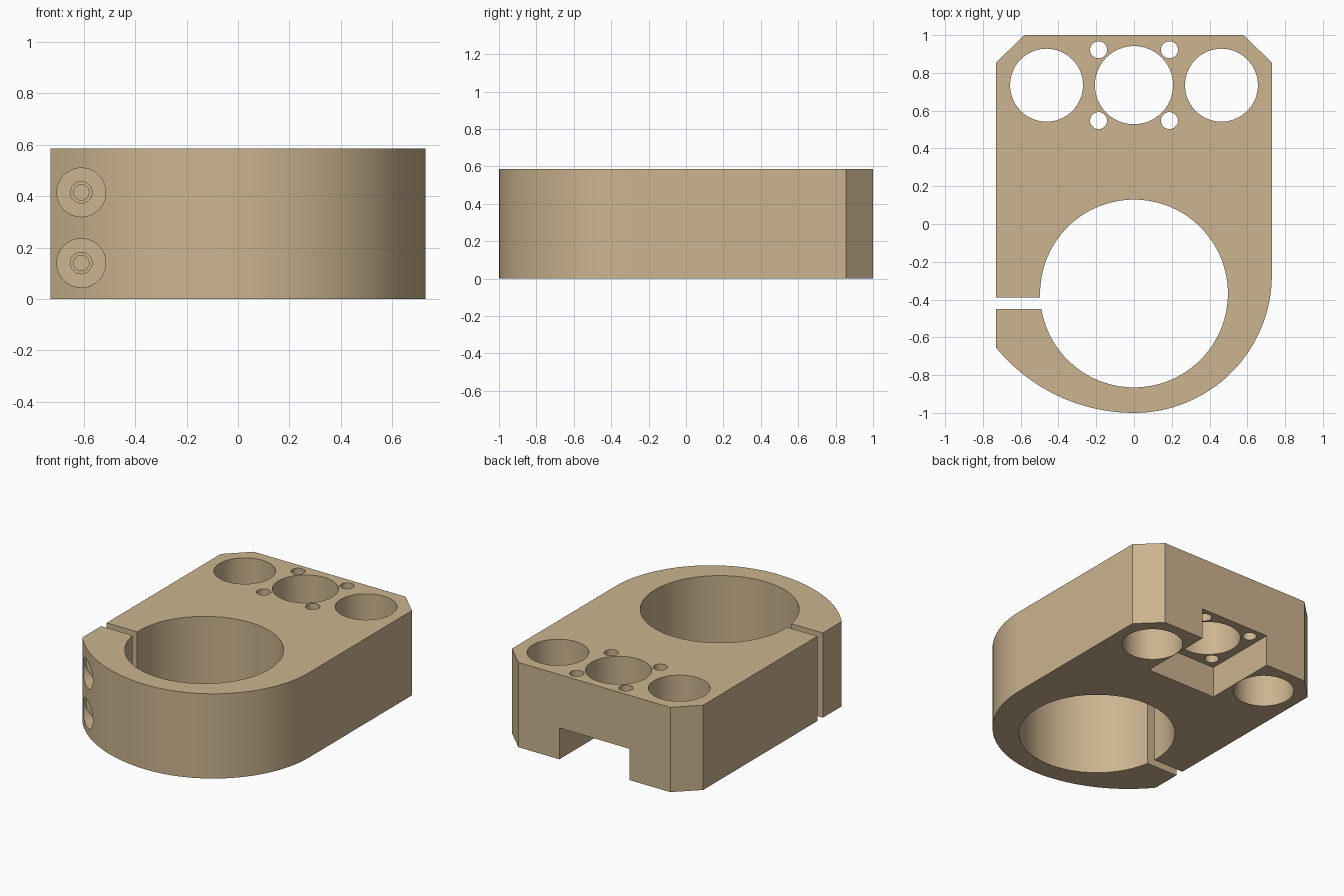
import bpy, bmesh, math
from mathutils import Matrix

if "Cube" in bpy.data.objects:
    bpy.data.objects.remove(bpy.data.objects["Cube"])

H = 0.585          # body height
W = 0.73           # half width
HOLE_Y = 0.735     # centre line of the rear holes

tan = bpy.data.materials.new("tan")
tan.diffuse_color = (0.604, 0.456, 0.275, 1)
tan.use_nodes = True
tan.node_tree.nodes["Principled BSDF"].inputs["Base Color"].default_value = tan.diffuse_color


def add_object(name, bm):
    bmesh.ops.recalc_face_normals(bm, faces=bm.faces)
    mesh = bpy.data.meshes.new(name)
    bm.to_mesh(mesh)
    bm.free()
    mesh.materials.append(tan)
    obj = bpy.data.objects.new(name, mesh)
    bpy.context.collection.objects.link(obj)
    return obj


def cut(name, bm):
    cutter = add_object(name, bm)
    mod = body.modifiers.new(name, 'BOOLEAN')
    mod.operation = 'DIFFERENCE'
    mod.solver = 'EXACT'
    mod.object = cutter
    bpy.context.view_layer.objects.active = body
    bpy.ops.object.modifier_apply(modifier=name)
    bpy.data.objects.remove(cutter)


def cut_box(name, x0, x1, y0, y1, z0, z1):
    bm = bmesh.new()
    bmesh.ops.create_cube(bm, size=1, matrix=Matrix.Translation(
        ((x0 + x1) / 2, (y0 + y1) / 2, (z0 + z1) / 2)) @ Matrix.Diagonal((x1 - x0, y1 - y0, z1 - z0, 1)))
    cut(name, bm)


def cut_cylinder(name, r, depth, matrix, sides):
    bm = bmesh.new()
    bmesh.ops.create_cone(bm, cap_ends=True, segments=sides, radius1=r, radius2=r,
                          depth=depth, matrix=matrix)
    cut(name, bm)


def hole_z(name, x, y, r, sides=64):
    cut_cylinder(name, r, 2, Matrix.Translation((x, y, H / 2)), sides)


def hole_y(name, x, z, r, y0, y1, sides=48):
    cut_cylinder(name, r, y1 - y0, Matrix.Translation((x, (y0 + y1) / 2, z))
                 @ Matrix.Rotation(math.pi / 2, 4, 'X'), sides)


# Body outline: chamfered rear corners, tight right arc, flatter left arc
outline = [(-W, 0.855), (-0.58, 1), (0.58, 1), (W, 0.855)]
for i in range(33):
    a = -math.pi / 2 * i / 32
    outline.append((W * math.cos(a), -0.27 + W * math.sin(a)))
R = 0.945
end = math.asin(W / R)
for i in range(1, 25):
    a = end * i / 24
    outline.append((-R * math.sin(a), -1 + R - R * math.cos(a)))
bm = bmesh.new()
face = bm.faces.new([bm.verts.new((x, y, 0)) for x, y in outline])
top = bmesh.ops.extrude_face_region(bm, geom=[face])['geom']
bmesh.ops.translate(bm, vec=(0, 0, H), verts=[v for v in top if isinstance(v, bmesh.types.BMVert)])
body = add_object("clamp_body", bm)

# Motor-style pocket under the rear edge
cut_box("pocket", -0.267, 0.267, 0.47, 1.2, -0.2, 0.216)

# Large clamp bore and its slit
hole_z("clamp_bore", 0, -0.368, 0.497, 128)
cut_box("slit", -1, -0.4, -0.45, -0.39, -0.2, H + 0.2)

# Rear holes: centre bore, two side bores, four small screw holes
hole_z("centre_bore", 0, HOLE_Y, 0.207)
for s in (-1, 1):
    hole_z("side_bore", s * 0.463, HOLE_Y, 0.193)
    for t in (-1, 1):
        hole_z("small_hole", s * 0.1875, HOLE_Y + t * 0.1875, 0.045, 32)

# Clamping screw holes: counterbore, clearance hole and narrower threaded hole
for z in (0.14, 0.415):
    hole_y("counterbore", -0.61, z, 0.095, -1.2, -0.65)
    hole_y("clearance_hole", -0.61, z, 0.042, -0.7, -0.42, 32)
    hole_y("threaded_hole", -0.61, z, 0.03, -0.43, 0.0, 32)

body.select_set(True)
bpy.context.view_layer.objects.active = body
bpy.ops.object.shade_smooth_by_angle(angle=math.radians(30))
